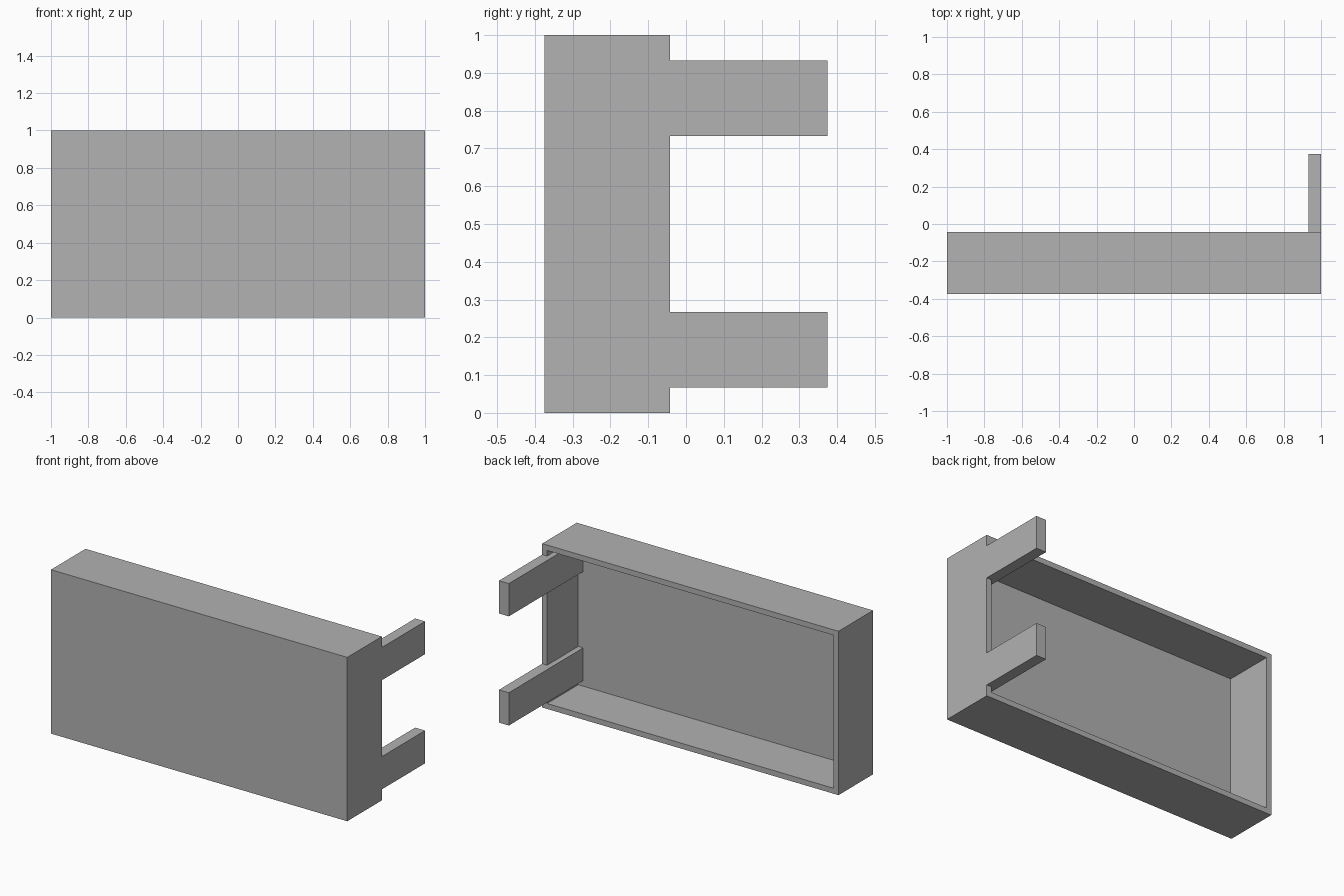
import bpy
import bmesh

cube = bpy.data.objects.get("Cube")
if cube:
    bpy.data.objects.remove(cube, do_unlink=True)

HALF_W, HEIGHT = 1.0, 1.0
FRONT, RIM, ARM_END = -0.375, -0.042, 0.375
WALL = 0.0333

grey = bpy.data.materials.new("plain_grey")
grey.use_nodes = True
colour = (0.445, 0.445, 0.445, 1)
grey.diffuse_color = colour
grey.node_tree.nodes["Principled BSDF"].inputs["Base Color"].default_value = colour


def add_object(name, bm):
    bmesh.ops.recalc_face_normals(bm, faces=bm.faces)
    mesh = bpy.data.meshes.new(name)
    bm.to_mesh(mesh)
    bm.free()
    mesh.materials.append(grey)
    obj = bpy.data.objects.new(name, mesh)
    bpy.context.collection.objects.link(obj)
    return obj


def extrude_outline(bm, points, z0, z1):
    """Raise a closed xy outline into a prism."""
    face = bm.faces.new([bm.verts.new((x, y, z0)) for x, y in points])
    out = bmesh.ops.extrude_face_region(bm, geom=[face])
    top = [v for v in out["geom"] if isinstance(v, bmesh.types.BMVert)]
    bmesh.ops.translate(bm, verts=top, vec=(0, 0, z1 - z0))


# Shallow tray: a block whose back face is inset and pushed in
bm = bmesh.new()
extrude_outline(bm, [(-HALF_W, FRONT), (HALF_W, FRONT), (HALF_W, RIM), (-HALF_W, RIM)], 0, HEIGHT)
bmesh.ops.recalc_face_normals(bm, faces=bm.faces)
back = max(bm.faces, key=lambda f: f.calc_center_median().y)
bmesh.ops.inset_region(bm, faces=[back], thickness=WALL, use_even_offset=True)
out = bmesh.ops.extrude_face_region(bm, geom=[back])
floor = [v for v in out["geom"] if isinstance(v, bmesh.types.BMVert)]
bmesh.ops.translate(bm, verts=floor, vec=(0, FRONT + WALL - RIM, 0))
if back.is_valid:
    bmesh.ops.delete(bm, geom=[back], context="FACES_ONLY")
add_object("open_back_tray", bm)

# Two arms lining the left wall, stepping out flush with it past the rim
inner, wall_x = HALF_W - 2 * WALL, HALF_W - WALL
arm_outline = [(inner, FRONT + WALL), (wall_x, FRONT + WALL), (wall_x, RIM),
               (HALF_W, RIM), (HALF_W, ARM_END), (inner, ARM_END)]
for name, z in (("lower_arm", 0.067), ("upper_arm", 0.733)):
    bm = bmesh.new()
    extrude_outline(bm, arm_outline, z, z + 0.2)
    add_object(name, bm)
